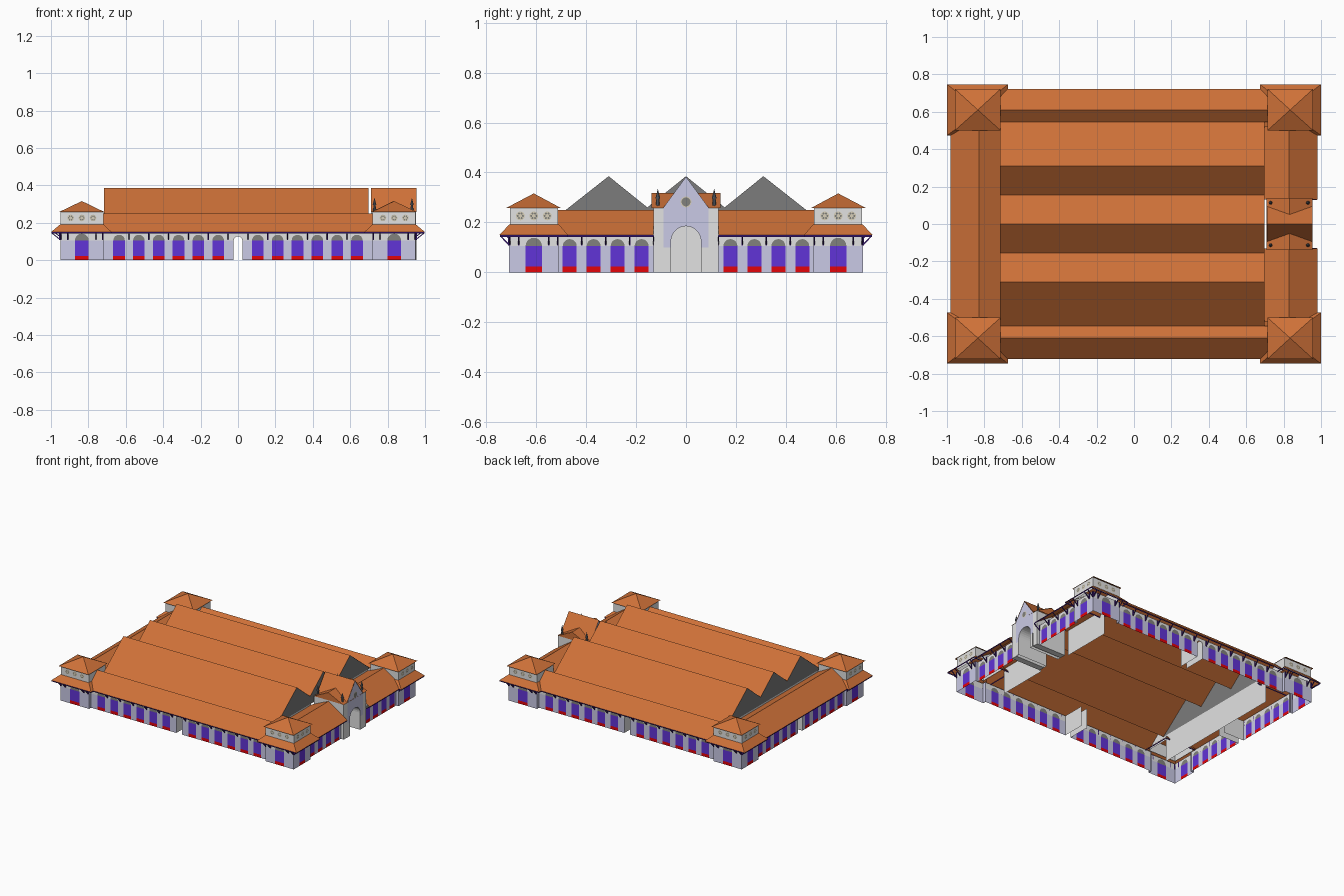
import bpy, bmesh, math
from mathutils import Vector, Matrix

if "Cube" in bpy.data.objects:
    bpy.data.objects.remove(bpy.data.objects["Cube"])

COL = {
    "terracotta": (0.62, 0.165, 0.04), "light_gray": (0.76, 0.76, 0.76),
    "lilac": (0.59, 0.59, 0.79), "purple": (0.12, 0.033, 0.68),
    "red": (0.78, 0.001, 0.003), "dark_purple": (0.045, 0.01, 0.2),
    "slate_gray": (0.2, 0.2, 0.2), "window_gray": (0.22, 0.22, 0.20),
    "beige": (0.68, 0.62, 0.48), "iron": (0.12, 0.14, 0.17),
}
MATS = {}
for k, c in COL.items():
    MATS[k] = bpy.data.materials.new(k)
    MATS[k].diffuse_color = (*c, 1)
PARTS = {}


def part(name, mat):
    if (name, mat) not in PARTS:
        PARTS[(name, mat)] = bmesh.new()
    return PARTS[(name, mat)]


def face(name, mat, pts):
    bm = part(name, mat)
    bm.faces.new([bm.verts.new(p) for p in pts])


# Four facade frames: (direction along the wall, outward normal)
FRONT, RIGHT = ((1, 0), (0, -1)), ((0, 1), (1, 0))
BACK, LEFT = ((-1, 0), (0, 1)), ((0, -1), (-1, 0))


def P(s, u, d, z):
    (ux, uy), (nx, ny) = s
    return Vector((u * ux + d * nx, u * uy + d * ny, z))


def plate(name, mat, s, d, uz):
    face(name, mat, [P(s, u, d, z) for u, z in uz])


def rect(a, b, z0, z1):
    return [(a, z0), (b, z0), (b, z1), (a, z1)]


def arc(u, r, z, n=10):
    return [(u - r * math.cos(math.pi * i / n), z + r * math.sin(math.pi * i / n)) for i in range(n + 1)]


def disc(u, z, r, n=12):
    return [(u + r * math.cos(2 * math.pi * i / n), z + r * math.sin(2 * math.pi * i / n)) for i in range(n)]


def box(name, mat, x0, x1, y0, y1, z0, z1):
    m = Matrix.Translation(((x0 + x1) / 2, (y0 + y1) / 2, (z0 + z1) / 2)) @ \
        Matrix.Diagonal((abs(x1 - x0), abs(y1 - y0), z1 - z0, 1))
    bmesh.ops.create_cube(part(name, mat), size=1, matrix=m)


def bar(name, mat, a, b, w):
    v = b - a
    m = Matrix.Translation((a + b) / 2) @ v.to_track_quat('Z', 'Y').to_matrix().to_4x4() @ \
        Matrix.Diagonal((w, w, v.length, 1))
    bmesh.ops.create_cube(part(name, mat), size=1, matrix=m)


def frustum(name, mat, a, z0, b, z1):
    def ring(r, z):
        return [(r[0], r[2], z), (r[1], r[2], z), (r[1], r[3], z), (r[0], r[3], z)]
    lo, hi = ring(a, z0), ring(b, z1)
    for i in range(4):
        j = (i + 1) % 4
        q = [lo[i], lo[j], hi[j], hi[i]]
        face(name, mat, q[:3] if hi[i] == hi[j] else q)


SPLIT = 0.105


def wall(name, s, d, a, b, wins, r, door=None, top=0.15):
    """Facade sheet with arched openings: windows of half width r, optional open door at u=0."""
    holes = sorted([(u, r) for u in wins] + ([(0, door)] if door else []))
    upper, left = [(a, SPLIT)], a
    for u, w in holes:
        plate(name, "lilac", s, d, rect(left, u - w, 0, SPLIT))
        upper += arc(u, w, SPLIT)
        left = u + w
        if u == 0 and door:
            for k in (-w, w):   # passage walls behind the door
                face("passage_wall", "light_gray", [P(s, k, d, 0), P(s, k, d - 0.17, 0),
                                                    P(s, k, d - 0.17, 0.15), P(s, k, d, 0.15)])
            continue
        plate("window_base", "red", s, d, rect(u - w, u + w, 0, 0.023))
        plate("window_shutter", "purple", s, d, rect(u - w, u + w, 0.023, SPLIT))
        plate("window_arch", "window_gray", s, d, arc(u, w, SPLIT))
    plate(name, "lilac", s, d, rect(left, b, 0, SPLIT))
    plate(name, "light_gray", s, d, upper + [(b, SPLIT), (b, top), (a, top)])


def bracket(s, d, u, reach):
    bar("eave_bracket", "dark_purple", P(s, u, d + 0.003, 0.108), P(s, u, d + 0.003, 0.148), 0.006)
    bar("eave_bracket", "dark_purple", P(s, u, d + 0.003, 0.112), P(s, u, d + reach, 0.146), 0.005)


def rosette(s, d, u, z, r):
    plate("rosette_ring", "beige", s, d + 0.002, disc(u, z, r))
    for i in range(6):
        t = i * math.pi / 3
        plate("rosette_petal", "window_gray", s, d + 0.004,
              disc(u + r * 0.58 * math.cos(t), z + r * 0.58 * math.sin(t), r * 0.24, 6))


# Long facades: wall, windows, brackets, ridge roof
for s in (FRONT, BACK):
    wall("long_wall", s, 0.685, -0.72, 0.72, [g * k * 0.106 for k in range(1, 7) for g in (-1, 1)], 0.031, 0.023)
    for k in range(1, 7):
        for g in (-1, 1):
            bracket(s, 0.685, g * (k - 0.5) * 0.106, 0.033)
    plate("eave_fascia", "dark_purple", s, 0.72, rect(-0.7, 0.7, 0.142, 0.15))
    for a, za, b, zb in ((0.722, 0.15, 0.61, 0.25), (0.61, 0.25, 0.545, 0.2)):
        face("long_wing_roof", "terracotta", [P(s, -0.72, a, za), P(s, 0.72, a, za), P(s, 0.72, b, zb), P(s, -0.72, b, zb)])

# Short facades: the right one is interrupted by the gate, the left one has a small door
for s in (RIGHT, LEFT):
    gate = s is RIGHT
    spans = [(-0.52, -0.13), (0.13, 0.52)] if gate else [(-0.52, 0.52)]
    us = [0.178, 0.274, 0.37, 0.466] if gate else [0.083, 0.178, 0.274, 0.37, 0.466]
    us = us + [-u for u in us]
    inner = 0.694 if gate else 0.716
    for a, b in spans:
        wall("short_wall", s, 0.93, a, b, [u for u in us if a < u < b], 0.028, None if gate else 0.026)
        plate("eave_fascia", "dark_purple", s, 0.98, rect(a, b, 0.142, 0.15))
        for p, zp, q, zq in ((0.982, 0.15, 0.83, 0.25), (0.83, 0.25, inner, 0.19)):
            face("short_wing_roof", "terracotta", [P(s, a, p, zp), P(s, b, p, zp), P(s, b, q, zq), P(s, a, q, zq)])
    for u in us:
        bracket(s, 0.93, u - math.copysign(0.048, u), 0.048)

# Main hall: three ridges with gable ends
prof = [(-0.545, 0.2), (-0.31, 0.385), (-0.155, 0.26), (0, 0.385), (0.155, 0.26), (0.31, 0.385), (0.545, 0.2)]
X0, X1 = -0.717, 0.697
for (ya, za), (yb, zb) in zip(prof, prof[1:]):
    face("hall_roof", "terracotta", [(X0, ya, za), (X1, ya, za), (X1, yb, zb), (X0, yb, zb)])
for x in (X0 + 0.003, X1 - 0.003):
    face("hall_gable", "slate_gray", [(x, y, z) for y, z in prof])
plate("hall_end_wall", "light_gray", LEFT, 0.714, rect(-0.52, 0.52, 0, 0.2))
for a, b in ((-0.52, -0.14), (0.14, 0.52)):
    plate("hall_end_wall", "light_gray", RIGHT, 0.694, rect(a, b, 0, 0.2))

# Corner towers
for sx in (-1, 1):
    for sy in (-1, 1):
        def R(x0, x1, y0, y1):
            return (*sorted((sx * x0, sx * x1)), *sorted((sy * y0, sy * y1)))
        cx, cy = sx * 0.835, sy * 0.61
        frustum("tower_skirt_roof", "terracotta", R(0.675, 1.0, 0.473, 0.747), 0.15, R(0.72, 0.95, 0.51, 0.708), 0.192)
        e = R(0.677, 0.998, 0.475, 0.745)
        frustum("eave_fascia", "dark_purple", e, 0.142, e, 0.15)
        lw = R(0.72, 0.95, 0.512, 0.706)
        frustum("tower_lantern_wall", "light_gray", lw, 0.17, lw, 0.26)
        frustum("tower_roof", "terracotta", R(0.713, 0.958, 0.5, 0.722), 0.257, (cx, cx, cy, cy), 0.316)
        sf, ss = (FRONT if sy < 0 else BACK), (RIGHT if sx > 0 else LEFT)
        uf, us = cx * sf[0][0], cy * ss[0][1]
        wall("tower_wall", sf, 0.708, uf - 0.115, uf + 0.115, [uf], 0.037)
        wall("tower_wall", ss, 0.95, us - 0.099, us + 0.099, [us], 0.033)
        # returns where the tower steps forward
        box("tower_return", "lilac", sx * 0.718, sx * 0.722, sy * 0.68, sy * 0.707, 0, 0.15)
        box("tower_return", "lilac", sx * 0.925, sx * 0.949, sy * 0.511, sy * 0.514, 0, 0.15)
        for k in (-1, 0, 1):
            rosette(sf, 0.706, uf + k * 0.06, 0.226, 0.018)
            rosette(ss, 0.95, us + k * 0.054, 0.226, 0.018)
            if k:
                bracket(sf, 0.708, uf + k * 0.075, 0.036)
                bracket(sf, 0.708, uf + k * 0.112, 0.036)
                bracket(ss, 0.95, us + k * 0.06, 0.046)
                bracket(ss, 0.95, us + k * 0.096, 0.046)

# Entrance gate: piers, arched faces, vault, crossed roofs, pinnacles
for g in (-1, 1):
    box("gate_pier", "light_gray", 0.712, 0.953, g * 0.085, g * 0.13, 0, 0.257)
    for x in (0.73, 0.93):
        for r1, r2, z0, z1 in ((0.008, 0.006, 0.26, 0.295), (0.01, 0.0, 0.295, 0.335)):
            bmesh.ops.create_cone(part("gate_pinnacle", "iron"), cap_ends=True, segments=8, radius1=r1, radius2=r2,
                                  depth=z1 - z0, matrix=Matrix.Translation((x, g * 0.113, (z0 + z1) / 2)))
for d in (0.712, 0.954):
    for a, b in ((-0.085, -0.06), (0.06, 0.085)):
        plate("gate_face", "light_gray", RIGHT, d, rect(a, b, 0, 0.1))
    plate("gate_face", "lilac", RIGHT, d, [(-0.09, 0.1), (-0.06, 0.1)] + arc(0, 0.06, 0.125, 14)
          + [(0.06, 0.1), (0.09, 0.1), (0.09, 0.26), (0, 0.383), (-0.09, 0.26)])
plate("gate_oculus_rim", "beige", RIGHT, 0.956, disc(0, 0.282, 0.022, 16))
plate("gate_oculus", "window_gray", RIGHT, 0.958, disc(0, 0.282, 0.018, 16))
vault = [(-0.06, 0)] + arc(0, 0.06, 0.125, 14) + [(0.06, 0)]
for (a, za), (b, zb) in zip(vault, vault[1:]):
    face("gate_vault", "light_gray", [(0.712, a, za), (0.954, a, za), (0.954, b, zb), (0.712, b, zb)])
for g in (-1, 1):
    face("gate_roof", "terracotta", [(0.71, 0, 0.387), (0.955, 0, 0.387), (0.955, g * 0.095, 0.258), (0.71, g * 0.095, 0.258)])
    face("gate_cross_roof", "terracotta", [(0.832, -0.138, 0.318), (0.832, 0.138, 0.318),
                                           (0.832 + g * 0.123, 0.138, 0.258), (0.832 + g * 0.123, -0.138, 0.258)])
    face("gate_cross_gable", "terracotta", [(0.712, g * 0.134, 0.258), (0.952, g * 0.134, 0.258), (0.832, g * 0.134, 0.316)])

# Turn the collected parts into objects
for (name, mat), bm in PARTS.items():
    me = bpy.data.meshes.new(name)
    bm.to_mesh(me)
    bm.free()
    me.materials.append(MATS[mat])
    ob = bpy.data.objects.new(name + "_" + mat, me)
    bpy.context.scene.collection.objects.link(ob)

for m in bpy.data.materials:
    if m.users and not m.is_grease_pencil:
        m.use_nodes = True
        m.node_tree.nodes["Principled BSDF"].inputs["Base Color"].default_value = m.diffuse_color
